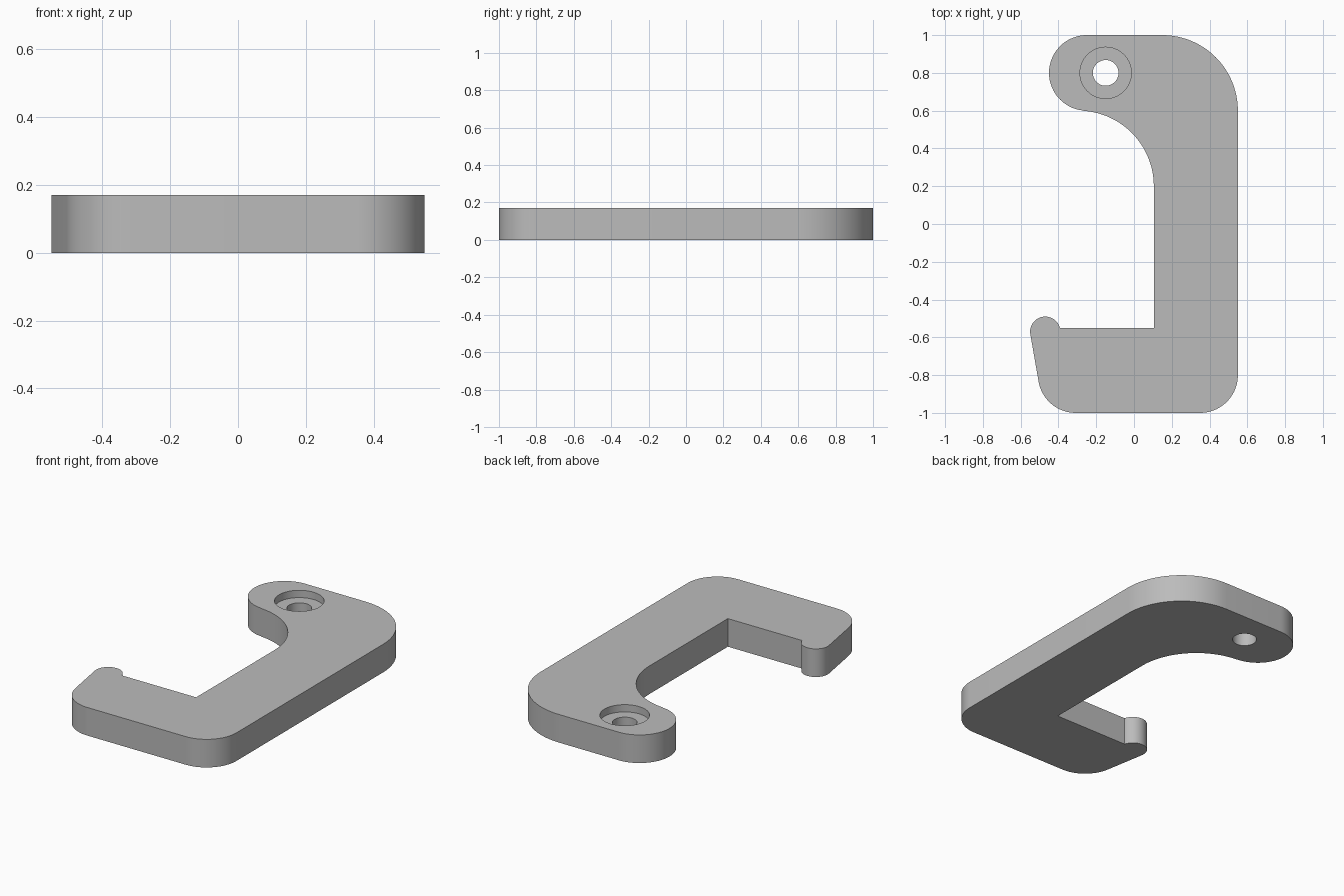
import bpy, bmesh
from math import radians, cos, sin

cube = bpy.data.objects.get("Cube")
if cube:
    bpy.data.objects.remove(cube, do_unlink=True)

THICK = 0.17
HOLE = (-0.15, 0.8)


def arc(cx, cy, r, start, end, steps=24):
    """Points along an arc, angles in degrees."""
    return [(cx + r * cos(radians(start + (end - start) * i / steps)),
             cy + r * sin(radians(start + (end - start) * i / steps)))
            for i in range(steps + 1)]


def prism(name, outline, z0, z1):
    """Extrude a flat outline from z0 to z1."""
    bm = bmesh.new()
    face = bm.faces.new([bm.verts.new((x, y, z0)) for x, y in outline])
    top = bmesh.ops.extrude_face_region(bm, geom=[face])
    verts = [g for g in top["geom"] if isinstance(g, bmesh.types.BMVert)]
    bmesh.ops.translate(bm, verts=verts, vec=(0, 0, z1 - z0))
    bmesh.ops.recalc_face_normals(bm, faces=bm.faces)
    mesh = bpy.data.meshes.new(name)
    bm.to_mesh(mesh)
    bm.free()
    obj = bpy.data.objects.new(name, mesh)
    bpy.context.collection.objects.link(obj)
    return obj


# Hook outline, counter-clockwise from the bottom right corner
outline = (
    arc(0.35, -0.8, 0.2, -90, 0)            # bottom right corner
    + arc(0.15, 0.6, 0.4, 0, 90)            # large shoulder
    + arc(-0.25, 0.8, 0.2, 90, 265, 40)     # mounting lobe
    + arc(-0.295, 0.2, 0.4, 86, 0)          # inner throat
    + [(0.105, -0.55)]                      # square inner corner
    + arc(-0.47, -0.57, 0.08, 14, 190, 32)  # rounded tip lip
    + arc(-0.308, -0.8, 0.2, 190, 270)      # bottom left corner
)
hook = prism("hook_body", outline, 0, THICK)

# Screw hole and counterbore
cutters = [
    prism("screw_hole_cutter", arc(*HOLE, 0.068, 0, 360, 48)[:-1], -0.1, 0.3),
    prism("counterbore_cutter", arc(*HOLE, 0.136, 0, 360, 64)[:-1], THICK - 0.044, 0.3),
]
bpy.context.view_layer.objects.active = hook
hook.select_set(True)
for cutter in cutters:
    cutter.hide_render = True
    mod = hook.modifiers.new(cutter.name, "BOOLEAN")
    mod.operation = "DIFFERENCE"
    mod.solver = "EXACT"
    mod.object = cutter
    bpy.ops.object.modifier_apply(modifier=mod.name)
    bpy.data.objects.remove(cutter, do_unlink=True)

# Plain grey finish
grey = bpy.data.materials.new("plain_grey")
grey.use_nodes = True
colour = (0.5, 0.5, 0.5, 1)
grey.diffuse_color = colour
grey.node_tree.nodes["Principled BSDF"].inputs["Base Color"].default_value = colour
hook.data.materials.clear()
hook.data.materials.append(grey)
bpy.ops.object.shade_smooth_by_angle(angle=radians(30))
